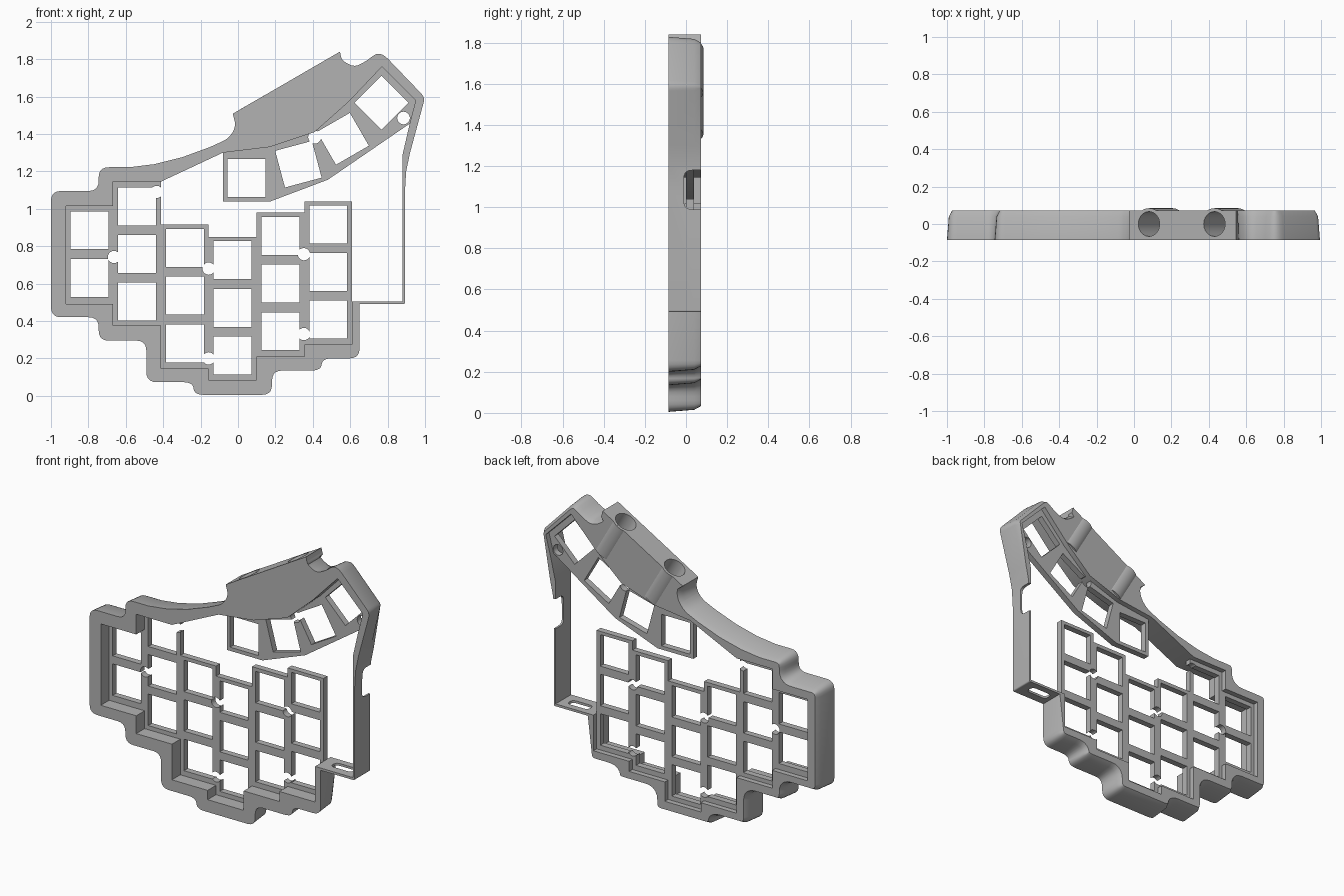
import bpy, bmesh, math
from mathutils import Vector, Matrix

cube = bpy.data.objects.get("Cube")
if cube:
    bpy.data.objects.remove(cube, do_unlink=True)

grey = bpy.data.materials.new("plain grey")
grey.use_nodes = True
grey.diffuse_color = (0.45, 0.45, 0.45, 1)
grey.node_tree.nodes["Principled BSDF"].inputs["Base Color"].default_value = (0.45, 0.45, 0.45, 1)

FRONT, BACK = -0.085, 0.073
PLATE_FRONT, PLATE_BACK = 0.0, 0.04


def rounded(points, steps=5):
    """Round each (x, z, radius) corner of a closed outline."""
    out = []
    for i, (x, z, r) in enumerate(points):
        p = Vector((x, z))
        if not r:
            out.append(p)
            continue
        a = Vector(points[i - 1][:2]) - p
        b = Vector(points[(i + 1) % len(points)][:2]) - p
        a = p + a.normalized() * min(r, a.length * 0.49)
        b = p + b.normalized() * min(r, b.length * 0.49)
        for k in range(steps + 1):
            t = k / steps
            out.append(a * (1 - t) ** 2 + p * 2 * t * (1 - t) + b * t * t)
    return out


def make_object(name, bm):
    bmesh.ops.recalc_face_normals(bm, faces=bm.faces[:])
    mesh = bpy.data.meshes.new(name)
    bm.to_mesh(mesh)
    bm.free()
    ob = bpy.data.objects.new(name, mesh)
    bpy.context.collection.objects.link(ob)
    mesh.materials.append(grey)
    return ob


def loft(name, layers):
    """Solid through (y, outline) layers."""
    bm = bmesh.new()
    rings = [[bm.verts.new((p[0], y, p[1])) for p in pts] for y, pts in layers]
    for r, s in zip(rings, rings[1:]):
        for i in range(len(r)):
            bm.faces.new((r[i - 1], r[i], s[i], s[i - 1]))
    bm.faces.new(rings[0])
    bm.faces.new(rings[-1])
    return make_object(name, bm)


def prism(name, pts, y0, y1):
    return loft(name, [(y0, pts), (y1, pts)])


def square(cx, cz, size, angle=0):
    pts = []
    for k in range(4):
        a = math.radians(45 + 90 * k + angle)
        pts.append((cx + size * math.sqrt(0.5) * math.cos(a), cz + size * math.sqrt(0.5) * math.sin(a)))
    return pts


def disc(cx, cz, r, n=20):
    return [(cx + r * math.cos(k * math.tau / n), cz + r * math.sin(k * math.tau / n)) for k in range(n)]


def cylinder(name, start, direction, length, r):
    bm = bmesh.new()
    turn = direction.to_track_quat('Z', 'Y').to_matrix().to_4x4()
    bmesh.ops.create_cone(bm, cap_ends=True, segments=40, radius1=r, radius2=r, depth=length,
                          matrix=Matrix.Translation(start + direction * length / 2) @ turn)
    return make_object(name, bm)


def combine(target, others, operation):
    """Apply booleans to the target and discard the helpers."""
    for o in others:
        o.hide_render = True
        m = target.modifiers.new("cut", 'BOOLEAN')
        m.operation, m.object, m.solver = operation, o, 'EXACT'
    dg = bpy.context.evaluated_depsgraph_get()
    mesh = bpy.data.meshes.new_from_object(target.evaluated_get(dg))
    target.modifiers.clear()
    target.data = mesh
    for o in others:
        bpy.data.objects.remove(o, do_unlink=True)


def smooth(ob):
    bpy.ops.object.select_all(action='DESELECT')
    ob.select_set(True)
    bpy.context.view_layer.objects.active = ob
    bpy.ops.object.shade_smooth_by_angle(angle=math.radians(28))


# Key columns: left edge, bottom, top, centre of lowest key, number of keys
PITCH, HOLE = 0.255, 0.203
columns = [(-0.92, 0.49, 1.015, 0.63, 2), (-0.667, 0.375, 1.145, 0.503, 3),
           (-0.412, 0.145, 0.915, 0.28, 3), (-0.157, 0.085, 0.85, 0.215, 3),
           (0.1, 0.21, 0.98, 0.345, 3), (0.355, 0.275, 1.04, 0.407, 3)]
edges = [c[0] for c in columns] + [0.61]
bottom_steps, top_steps = [], []
for i, c in enumerate(columns):
    bottom_steps += [(edges[i], c[1]), (edges[i + 1], c[1])]
    top_steps += [(edges[i], c[2]), (edges[i + 1], c[2])]

# Outer case outline, counter-clockwise
R = 0.055
outer = rounded([
    (-1, 0.42, R), (-0.745, 0.42, R), (-0.745, 0.295, R), (-0.49, 0.295, R), (-0.49, 0.073, R),
    (-0.24, 0.073, R), (-0.235, 0.005, R), (0.182, 0.005, R), (0.182, 0.135, R), (0.445, 0.135, R),
    (0.45, 0.2, R), (0.65, 0.2, R), (0.65, 0.49, 0), (0.892, 0.49, 0.01), (0.892, 1.08, 0),
    (0.899, 1.2, 0), (0.92, 1.3, 0), (1.0, 1.595, 0.03), (0.76, 1.845, 0.06),
    (0.685, 1.79, 0.02), (0.62, 1.755, 0.05), (0.555, 1.795, 0.02), (0.545, 1.84, 0), (-0.028, 1.508, 0),
    (-0.01, 1.44, 0.04), (-0.05, 1.375, 0.04), (-0.15, 1.33, 0), (-0.3, 1.275, 0), (-0.45, 1.238, 0),
    (-0.58, 1.222, 0), (-0.745, 1.222, R), (-0.745, 1.095, R), (-1, 1.095, R)])


def inset(pts, d):
    out = []
    for i, p in enumerate(pts):
        a = (p - pts[i - 1]).normalized()
        b = (pts[(i + 1) % len(pts)] - p).normalized()
        n = Vector((-a.y - b.y, a.x + b.x)).normalized()
        thin = p.x > 0.6 and 0.4 < p.y < 1.35
        block = -0.04 < p.x < 0.56 and p.y > 1.5
        k = 0 if thin or block else d / max(0.6, n.dot(Vector((-a.y, a.x))))
        out.append(p + n * k)
    return out


case = loft("case_wall", [(FRONT, outer), (0.04, inset(outer, 0.01)), (BACK, inset(outer, 0.028))])

# Central opening, thumb bay, side window and slot in the small shelf
thumb_top = [(0.95, 1.58), (0.77, 1.76), (0.59, 1.57), (0.41, 1.41), (0.17, 1.33), (-0.08, 1.30)]
opening = bottom_steps + [(0.61, 0.505), (0.88, 0.505), (0.88, 1.29), (0.918, 1.455)] + thumb_top
opening += [(edges[2], 1.145), (edges[1], 1.145), (edges[1], 1.015), (edges[0], 1.015)]
cutters = [prism("opening_cutter", opening, -0.5, 0.5)]


def loft_turned(name, pts, axis, a, b):
    """Prism along x or z from (u, v) points."""
    bm = bmesh.new()
    place = (lambda u, v, w: (w, u, v)) if axis == 'x' else (lambda u, v, w: (u, v, w))
    lo = [bm.verts.new(place(u, v, a)) for u, v in pts]
    hi = [bm.verts.new(place(u, v, b)) for u, v in pts]
    for i in range(len(pts)):
        bm.faces.new((lo[i - 1], lo[i], hi[i], hi[i - 1]))
    bm.faces.new(lo)
    bm.faces.new(hi)
    return make_object(name, bm)


window = rounded([(-0.01, 0.99, 0.04), (0.2, 0.99, 0), (0.2, 1.18, 0), (-0.01, 1.18, 0.04)])
cutters.append(loft_turned("window_cutter", window, 'x', 0.84, 1.1))
slot = rounded([(0.68, -0.03, 0.03), (0.83, -0.03, 0.03), (0.83, 0.03, 0.03), (0.68, 0.03, 0.03)])
cutters.append(loft_turned("slot_cutter", slot, 'z', 0.46, 0.54))

# Two tubular sockets in the slanted top block
down = Vector((0.5, 0, -0.866)).normalized()
mouths = [Vector((0.08, 0, 1.571)), Vector((0.43, 0, 1.773))]
combine(case, [cylinder("socket", m, down, 0.25, 0.0845) for m in mouths], 'UNION')
cutters += [cylinder("bore", m - down * 0.1, down, 0.33, 0.066) for m in mouths]
combine(case, cutters, 'DIFFERENCE')
smooth(case)

# Main key plate with square key holes and round screw holes
plate = prism("main_key_plate", bottom_steps + top_steps[::-1], PLATE_FRONT, PLATE_BACK)
holes = []
for i, (x, lo, hi, first, count) in enumerate(columns):
    for k in range(count):
        holes.append(square((edges[i] + edges[i + 1]) / 2, first + k * PITCH, HOLE))
holes += [disc(x, z, 0.033) for x, z in [(-0.663, 0.742), (-0.157, 0.68), (0.352, 0.757),
                                         (0.352, 0.33), (-0.157, 0.2), (-0.435, 1.09)]]
combine(plate, [prism("hole", h, -0.2, 0.2) for h in holes], 'DIFFERENCE')
smooth(plate)

# Thumb key plate following an arc
thumb = prism("thumb_key_plate", [(-0.08, 1.04), (0.175, 1.04), (0.48, 1.155), (0.918, 1.455)] + thumb_top,
              PLATE_FRONT, PLATE_BACK)
holes = [square(0.045, 1.165, HOLE), square(0.323, 1.238, HOLE, 15),
         square(0.561, 1.374, HOLE, 30), square(0.767, 1.567, HOLE, 45),
         disc(0.41, 1.383, 0.035), disc(0.885, 1.485, 0.034)]
combine(thumb, [prism("hole", h, -0.2, 0.2) for h in holes], 'DIFFERENCE')
smooth(thumb)
